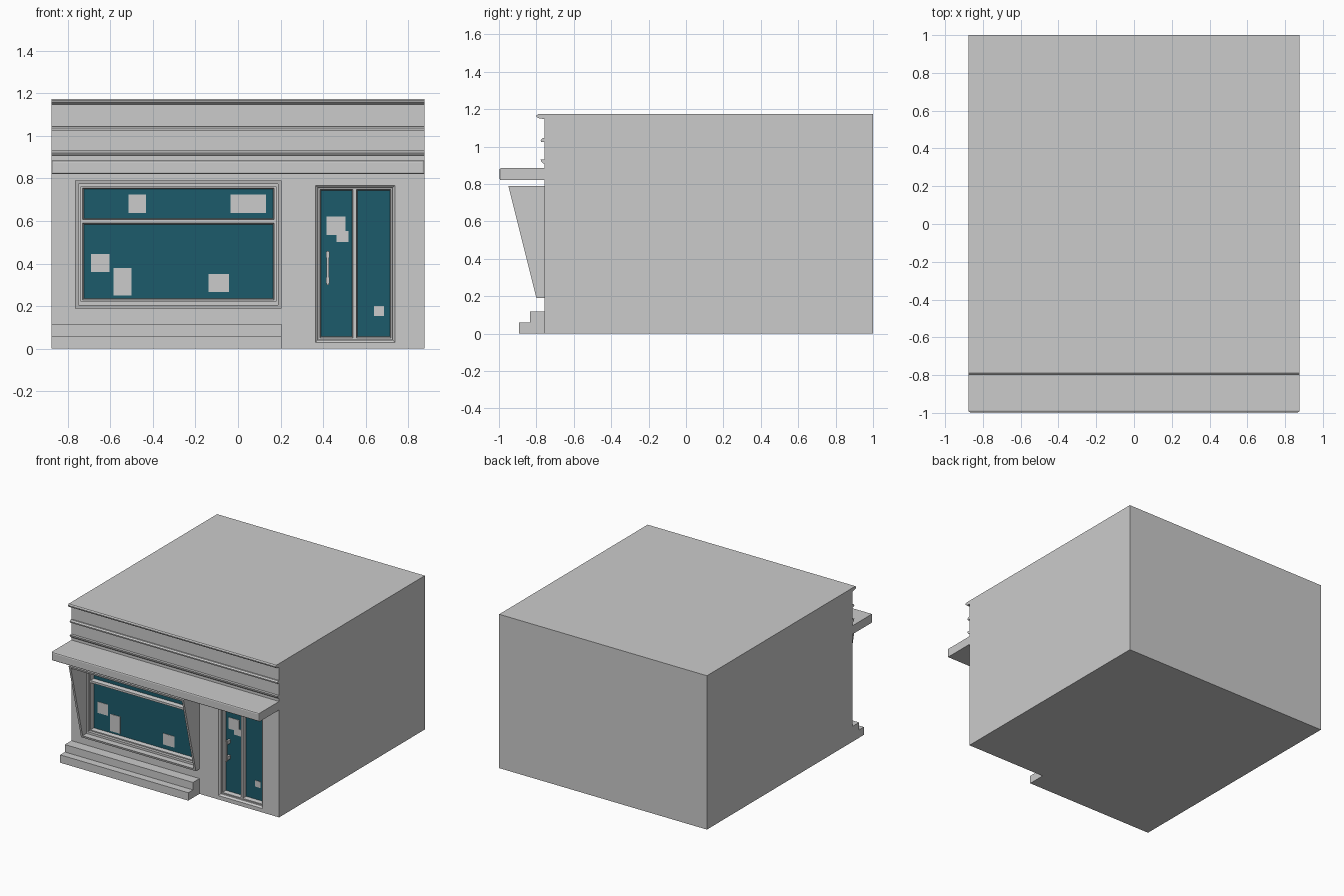
import bpy, bmesh

if "Cube" in bpy.data.objects:
    bpy.data.objects.remove(bpy.data.objects["Cube"])

WALL = -0.757      # front wall plane
GLASS_Y = -0.70    # recessed glass plane
HALF = 0.877       # half width of the shop

glass_mat = bpy.data.materials.new("glass_teal")
glass_mat.diffuse_color = (0.012, 0.105, 0.145, 1)
glass_mat.use_nodes = True
glass_mat.node_tree.nodes["Principled BSDF"].inputs["Base Color"].default_value = glass_mat.diffuse_color


def finish(name, bm, mat=None):
    bmesh.ops.recalc_face_normals(bm, faces=bm.faces)
    me = bpy.data.meshes.new(name)
    bm.to_mesh(me)
    bm.free()
    ob = bpy.data.objects.new(name, me)
    bpy.context.collection.objects.link(ob)
    if mat:
        me.materials.append(mat)
    return ob


def prism(name, profile, x0, x1, mat=None, front_bevel=0):
    """Extrude a (y, z) profile from x0 to x1, optionally bevelling the front edges."""
    bm = bmesh.new()
    a, b = [[bm.verts.new((x, y, z)) for y, z in profile] for x in (x0, x1)]
    bm.faces.new(a)
    bm.faces.new(b)
    n = len(profile)
    for i in range(n):
        j = (i + 1) % n
        bm.faces.new((a[i], a[j], b[j], b[i]))
    if front_bevel:
        bmesh.ops.recalc_face_normals(bm, faces=bm.faces)
        ymin = min(y for y, z in profile)
        edges = [e for e in bm.edges if all(abs(v.co.y - ymin) < 1e-5 for v in e.verts)]
        bmesh.ops.bevel(bm, geom=edges, offset=front_bevel, segments=2,
                        profile=0.5, affect='EDGES')
    return finish(name, bm, mat)


def box(name, x0, x1, y0, y1, z0, z1, mat=None):
    return prism(name, [(y0, z0), (y1, z0), (y1, z1), (y0, z1)], x0, x1, mat)


def ring(name, rect, levels, closed=True):
    """Rectangular frame: its section is a list of (inset, y), y may depend on z."""
    x0, x1, z0, z1 = rect
    bm = bmesh.new()
    loops = []
    for d, y in levels:
        corners = [(x0 + d, z0 + d), (x1 - d, z0 + d), (x1 - d, z1 - d), (x0 + d, z1 - d)]
        loops.append([bm.verts.new((x, y(z) if callable(y) else y, z)) for x, z in corners])
    pairs = list(zip(loops, loops[1:]))
    if closed:
        pairs.append((loops[-1], loops[0]))
    for a, b in pairs:
        for i in range(4):
            j = (i + 1) % 4
            bm.faces.new((a[i], a[j], b[j], b[i]))
    return finish(name, bm)


# Building body with recessed window and door openings
window_rect = (-0.738, 0.178, 0.222, 0.763)
door_rect = (0.365, 0.737, 0.03, 0.767)
body = box("building_body", -HALF, HALF, WALL, 1.0, 0, 1.174)
for label, (x0, x1, z0, z1) in (("window", window_rect), ("door", door_rect)):
    cutter = box(label + "_cutter", x0, x1, -0.9, GLASS_Y + 0.005, z0, z1)
    cutter.hide_render = True
    cutter.hide_set(True)
    mod = body.modifiers.new(label + "_opening", 'BOOLEAN')
    mod.operation = 'DIFFERENCE'
    mod.solver = 'EXACT'
    mod.object = cutter

# Cornice and the two thin mouldings of the fascia
back = WALL + 0.004
prism("cornice", [(back, 1.174), (-0.79, 1.174), (-0.799, 1.167), (-0.799, 1.16),
                  (-0.79, 1.152), (back, 1.146)], -HALF, HALF)
prism("upper_moulding", [(back, 1.045), (-0.768, 1.045), (-0.777, 1.036),
                         (-0.775, 1.025), (back, 1.025)], -HALF, HALF)
prism("lower_moulding", [(back, 0.931), (-0.777, 0.931), (-0.775, 0.922),
                         (-0.765, 0.91), (back, 0.906)], -HALF, HALF)

# Flat canopy above the shop front
prism("canopy", [(-0.997, 0.82), (back, 0.82), (back, 0.885), (-0.997, 0.885)],
      -HALF, HALF, front_bevel=0.009)

# Steps under the window
prism("steps", [(back, 0), (-0.892, 0), (-0.892, 0.06), (-0.835, 0.06),
                (-0.835, 0.117), (back, 0.117)], -HALF, 0.205)


# Display surround whose front edge leans outward to the top
def lean(z):
    return -0.80 - 0.15 * (z - 0.19) / 0.60


ring("window_surround", (-0.765, 0.205, 0.19, 0.79),
     [(0, back), (0, lean), (0.016, lean), (0.016, back)])

# Door casing with a chamfered edge
ring("door_casing", door_rect,
     [(0, GLASS_Y), (0, WALL), (0.012, WALL + 0.012), (0.012, GLASS_Y)])

# Glazed panes with stepped sashes
panes = {
    "window_lower": (-0.738, 0.178, 0.222, 0.598),
    "window_upper": (-0.738, 0.178, 0.598, 0.763),
    "door_left": (0.377, 0.548, 0.043, 0.757),
    "door_right": (0.548, 0.727, 0.043, 0.757),
}
for label, rect in panes.items():
    ring(label + "_sash", rect,
         [(0, GLASS_Y), (0, -0.735), (0.008, -0.735), (0.010, -0.725), (0.014, GLASS_Y)])
    x0, x1, z0, z1 = rect
    d = 0.01
    box(label + "_glass", x0 + d, x1 - d, GLASS_Y - 0.004, GLASS_Y + 0.004,
        z0 + d, z1 - d, glass_mat)

# Blank paper notices stuck on the glass
notices = [
    (-0.69, -0.603, 0.36, 0.445), (-0.585, -0.50, 0.25, 0.38), (-0.138, -0.043, 0.267, 0.352),
    (-0.515, -0.433, 0.638, 0.725), (-0.035, 0.131, 0.638, 0.725),
    (0.415, 0.505, 0.535, 0.622), (0.462, 0.52, 0.502, 0.553), (0.638, 0.685, 0.153, 0.20),
]
for x0, x1, z0, z1 in notices:
    box("paper_notice", x0, x1, GLASS_Y - 0.007, GLASS_Y - 0.002, z0, z1)

# Door pull handle: bar and two mounts
box("handle_bar", 0.416, 0.428, -0.752, -0.74, 0.30, 0.46)
for z in (0.322, 0.442):
    box("handle_mount", 0.413, 0.431, -0.745, GLASS_Y, z - 0.013, z + 0.013)
